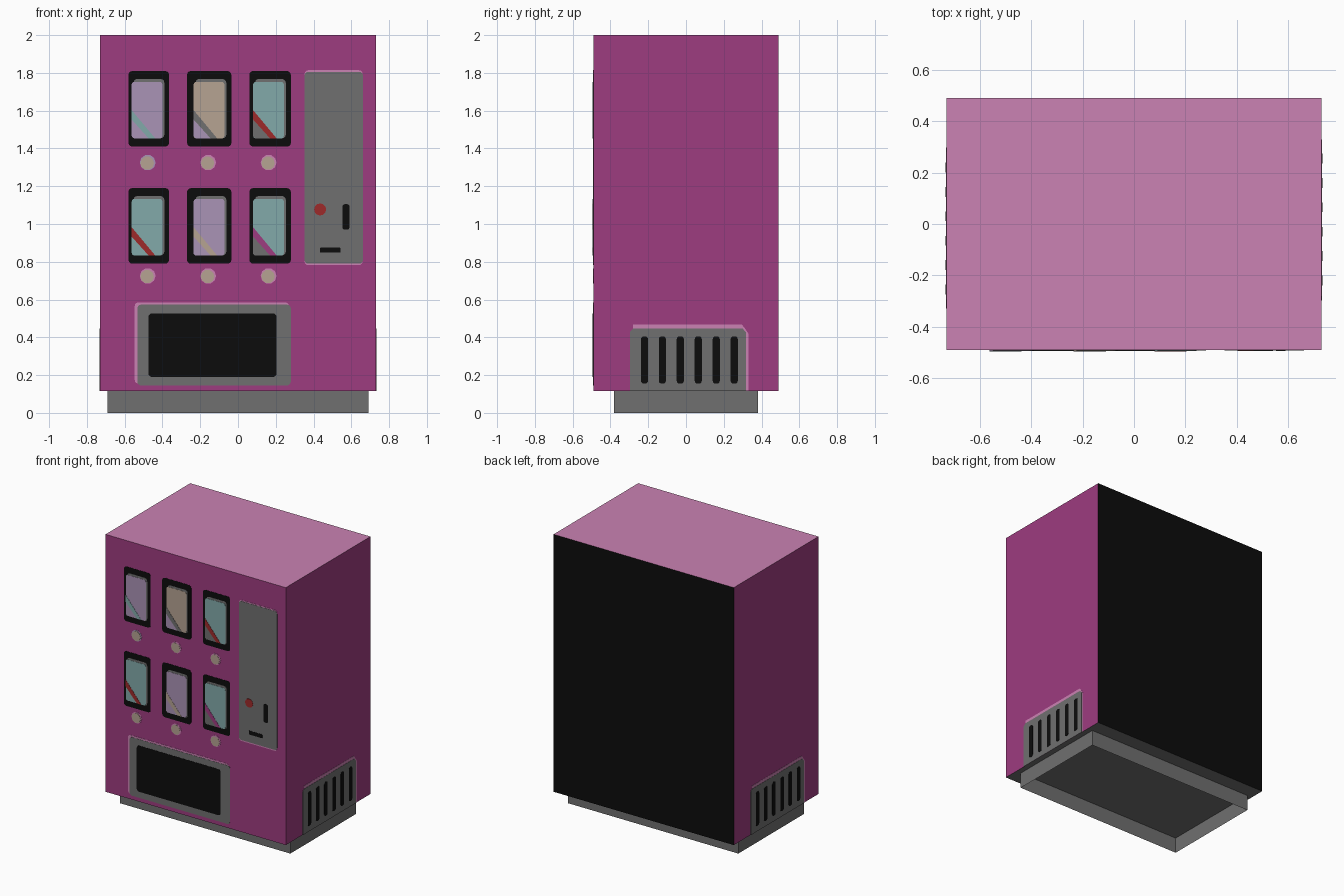
import bpy, bmesh, math
from mathutils import Matrix

if "Cube" in bpy.data.objects:
    bpy.data.objects.remove(bpy.data.objects["Cube"])

HX, HY, Z0, Z1 = 0.73, 0.49, 0.115, 2.0   # cabinet half sizes, bottom, top
LAYER = 0.0015                            # height of one painted layer


def material(name, *srgb):
    m = bpy.data.materials.new(name)
    lin = [((c / 255 + 0.055) / 1.055) ** 2.4 if c > 10 else c / 255 / 12.92 for c in srgb]
    m.diffuse_color = (*lin, 1)
    m.use_nodes = True
    m.node_tree.nodes["Principled BSDF"].inputs["Base Color"].default_value = m.diffuse_color
    return m


magenta = material("magenta", 158, 60, 128)
pink = material("light pink", 203, 130, 179)
grey = material("grey", 112, 112, 112)
black = material("black", 12, 12, 12)
red = material("red", 158, 42, 42)
teal = material("teal", 130, 170, 170)
lavender = material("lavender", 170, 147, 182)
tan = material("tan", 182, 163, 146)


def finish(name, bm, mats):
    bmesh.ops.recalc_face_normals(bm, faces=bm.faces)
    me = bpy.data.meshes.new(name)
    bm.to_mesh(me)
    bm.free()
    for m in mats:
        me.materials.append(m)
    ob = bpy.data.objects.new(name, me)
    bpy.context.collection.objects.link(ob)
    return ob


def box(x, y, z0, z1):
    bm = bmesh.new()
    bmesh.ops.create_cube(bm, size=1, matrix=Matrix.Translation((0, 0, (z0 + z1) / 2))
                          @ Matrix.Diagonal((2 * x, 2 * y, z1 - z0, 1)))
    bm.normal_update()
    return bm


SIDES = {"front": (0, HY), "right": (90, HX), "left": (-90, HX)}


def plate(name, pts, mat, layer, side="front"):
    """Thin plate from a 2D outline (across, up) laid on one cabinet side."""
    angle, depth = SIDES[side]
    rot = Matrix.Rotation(math.radians(angle), 4, "Z")
    bm = bmesh.new()
    back = [bm.verts.new((u, -depth, v)) for u, v in pts]
    face = [bm.verts.new((u, -depth - layer * LAYER, v)) for u, v in pts]
    bm.faces.new(face)
    bm.faces.new(back[::-1])
    for i in range(len(pts)):
        j = (i + 1) % len(pts)
        bm.faces.new((back[i], back[j], face[j], face[i]))
    bm.transform(rot)
    return finish(name, bm, [mat])


def rounded(u0, u1, v0, v1, r=0.02, steps=3):
    """Rectangle outline with rounded corners."""
    pts = []
    for k, (cu, cv) in enumerate([(u1 - r, v1 - r), (u0 + r, v1 - r),
                                  (u0 + r, v0 + r), (u1 - r, v0 + r)]):
        for s in range(steps + 1):
            a = math.pi / 2 * (k + s / steps)
            pts.append((cu + r * math.cos(a), cv + r * math.sin(a)))
    return pts


def disc(u, v, r, n=10):
    return [(u + r * math.cos(2 * math.pi * i / n), v + r * math.sin(2 * math.pi * i / n))
            for i in range(n)]


# Cabinet: magenta sides, pink top, black back, grey underside
bm = box(HX, HY, Z0, Z1)
for f in bm.faces:
    n = f.normal
    f.material_index = 1 if n.z > 0.5 else 2 if n.z < -0.5 else 3 if n.y > 0.5 else 0
finish("cabinet", bm, [magenta, pink, grey, black])

# Plinth: hollow skirt, open underneath
bm = box(0.69, 0.38, 0, Z0)
bmesh.ops.delete(bm, geom=[f for f in bm.faces if abs(f.normal.z) > 0.5], context="FACES")
finish("plinth", bm, [grey])

# Product windows with a diagonal stripe on each, and a button below
columns = [(-0.58, -0.365, -0.563), (-0.27, -0.035, -0.235), (0.06, 0.28, 0.08)]
rows = [(1.41, 1.81, 1.325), (0.79, 1.19, 0.725)]
looks = [[(lavender, teal), (tan, grey), (teal, red)],
         [(teal, red), (lavender, tan), (teal, magenta)]]
for r, (v0, v1, button_v) in enumerate(rows):
    for c, (u0, u1, g0) in enumerate(columns):
        tag = f"{r + 1}_{c + 1}"
        glass, stripe = looks[r][c]
        b = v0 + 0.043
        plate("window_frame_" + tag, rounded(u0, u1, v0, v1), black, 1)
        plate("window_shade_" + tag, rounded(g0 + 0.01, g0 + 0.173, b, b + 0.315), grey, 2)
        plate("window_picture_" + tag, rounded(g0, g0 + 0.163, b, b + 0.3, 0.015), glass, 3)
        plate("window_stripe_" + tag, [(g0, b + 0.15), (g0, b + 0.1),
                                       (g0 + 0.09, b), (g0 + 0.125, b)], stripe, 4)
        if c > 0:
            plate("window_corner_" + tag, [(g0, b + 0.1), (g0, b + 0.01), (g0 + 0.01, b),
                                           (g0 + 0.09, b)], grey if c == 2 else lavender, 4)
        bu = -0.478 + 0.32 * c
        plate("button_rim_" + tag, disc(bu, button_v, 0.042), pink if r or c else lavender, 1)
        plate("button_" + tag, disc(bu - 0.003, button_v - 0.003, 0.036), tan, 2)

# Payment panel
plate("payment_trim", rounded(0.352, 0.66, 0.782, 1.814), pink, 1)
plate("payment_panel", rounded(0.352, 0.662, 0.79, 1.806), grey, 2)
plate("return_button", disc(0.435, 1.077, 0.032, 12), red, 3)
plate("coin_slot", rounded(0.553, 0.59, 0.97, 1.105, 0.012), black, 3)
plate("note_slot", rounded(0.435, 0.542, 0.848, 0.876, 0.004), black, 3)

# Delivery hatch
plate("hatch_trim", rounded(-0.547, 0.27, 0.155, 0.585), pink, 1)
plate("hatch_surround", rounded(-0.533, 0.28, 0.145, 0.573), grey, 2)
plate("hatch_opening", rounded(-0.475, 0.205, 0.19, 0.527), black, 3)

# Side vents, the left one turned half way round from the right one
for side in ("right", "left"):
    plate(f"vent_trim_{side}", [(-0.28, Z0), (0.33, Z0), (0.33, 0.42), (0.31, 0.45),
                                (0.295, 0.468), (-0.28, 0.468)], pink, 1, side)
    plate(f"vent_grille_{side}", [(-0.297, Z0), (0.318, Z0), (0.318, 0.425),
                                  (0.3, 0.447), (-0.28, 0.447), (-0.297, 0.43)], grey, 2, side)
    for i in range(6):
        u = -0.22 + 0.095 * i
        plate(f"vent_slot_{side}_{i + 1}", rounded(u - 0.019, u + 0.019, 0.155, 0.405, 0.015),
              black, 3, side)
